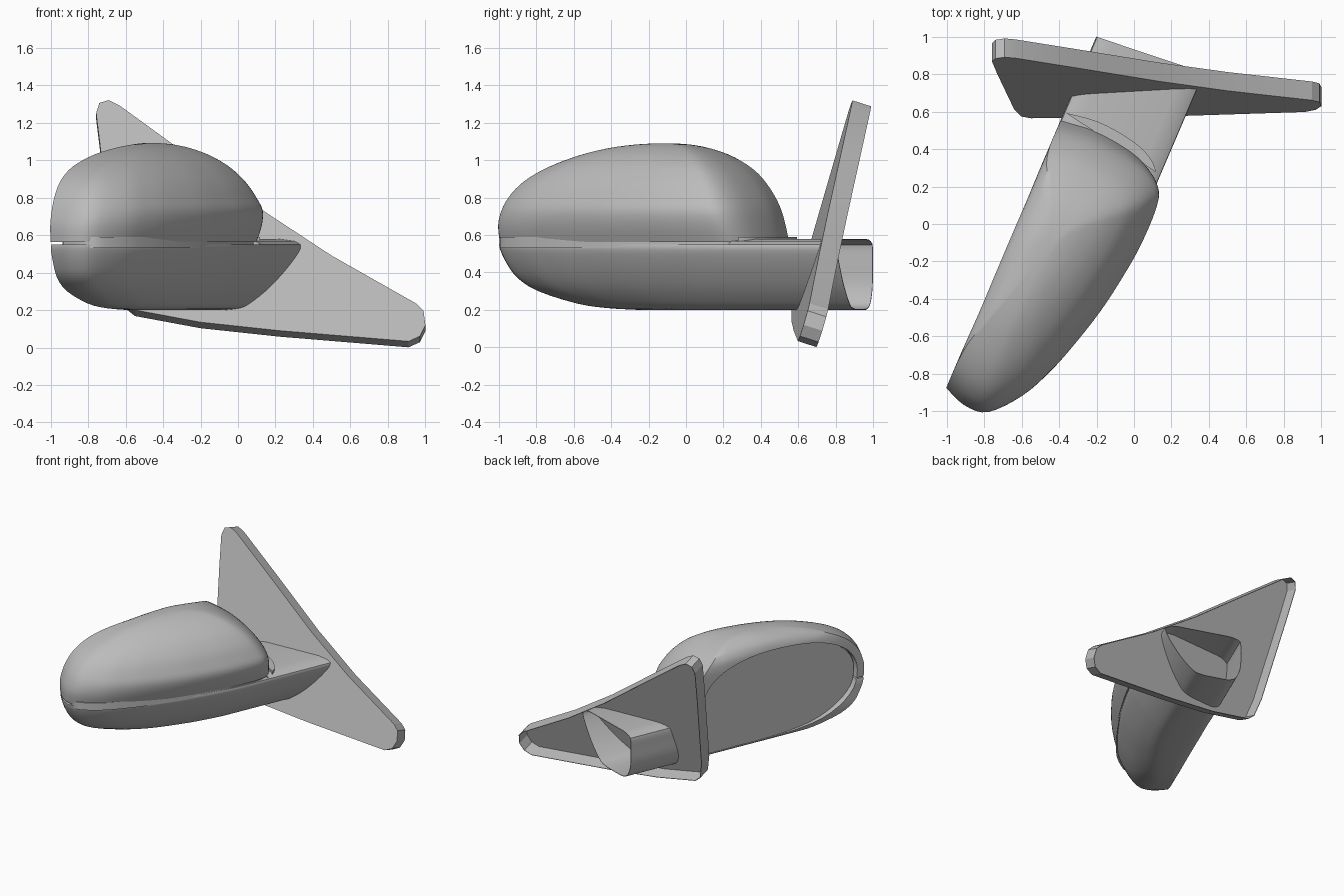
import bpy, bmesh, math
from mathutils import Vector

cube = bpy.data.objects.get("Cube")
if cube:
    bpy.data.objects.remove(cube)

grey = bpy.data.materials.new("plain grey")
grey.use_nodes = True
grey.diffuse_color = (0.5, 0.5, 0.5, 1)
grey.node_tree.nodes["Principled BSDF"].inputs["Base Color"].default_value = (0.5, 0.5, 0.5, 1)


def place(u, n, z):
    """Along the glass, out through the shell, up -> world."""
    return Vector((-1 + 0.393 * u + 0.919 * n, -0.87 + 0.919 * u - 0.393 * n, z))


def spline(points, steps, closed=False):
    """Smooth curve through points of any dimension."""
    out, m = [], len(points)
    for i in range(m if closed else m - 1):
        ids = [(i + k) % m if closed else min(max(i + k, 0), m - 1) for k in (-1, 0, 1, 2)]
        a, b, c, d = (points[k] for k in ids)
        for j in range(steps):
            t = j / steps
            out.append(tuple(
                q + 0.5 * t * (r - p + t * (2 * p - 5 * q + 4 * r - s + t * (3 * (q - r) + s - p)))
                for p, q, r, s in zip(a, b, c, d)))
    if not closed:
        out.append(points[-1])
    return out


def loft(name, rings, cap_start=True, cap_end=True):
    """Skin a list of closed rings of world points."""
    bm = bmesh.new()
    rows = [[bm.verts.new(p) for p in ring] for ring in rings]
    for a, b in zip(rows, rows[1:]):
        for i in range(len(a)):
            j = (i + 1) % len(a)
            bm.faces.new((a[i], a[j], b[j], b[i]))
    if cap_start:
        bm.faces.new(rows[0])
    if cap_end:
        bm.faces.new(rows[-1])
    bmesh.ops.recalc_face_normals(bm, faces=bm.faces)
    mesh = bpy.data.meshes.new(name)
    bm.to_mesh(mesh)
    bm.free()
    obj = bpy.data.objects.new(name, mesh)
    bpy.context.collection.objects.link(obj)
    mesh.materials.append(grey)
    return obj


def finish(obj, angle):
    """Apply the modifiers, then smooth all but the sharp edges."""
    bpy.ops.object.select_all(action='DESELECT')
    obj.select_set(True)
    bpy.context.view_layer.objects.active = obj
    for mod in list(obj.modifiers):
        bpy.ops.object.modifier_apply(modifier=mod.name)
    bpy.ops.object.shade_smooth_by_angle(angle=math.radians(angle))


def solidify(obj, thickness):
    mod = obj.modifiers.new("wall", 'SOLIDIFY')
    mod.thickness = thickness
    mod.offset = -1


# Plan outline of the shell: share of length, share of depth
plan = [(0, 0), (-.03, .2), (-.02, .4), (.075, .6), (.18, .72), (.29, .81), (.45, .91),
        (.6, .97), (.72, 1), (.85, 1), (.92, .96), (.965, .82), (.99, .6), (1, .3), (.985, 0)]
full_plan = spline(plan, 4)
nose_plan = spline(plan[:9], 4)

# Upper shell levels: height, near end, far end, back depth, front depth, back roundness
upper_levels = spline([
    (.562, 0, 1.57, 0, .6, 0), (.65, -.005, 1.55, 0, .64, 0), (.73, .015, 1.525, 0, .655, 0),
    (.8, .05, 1.49, 0, .63, 0), (.87, .11, 1.44, 0, .595, 0), (.93, .195, 1.385, 0, .55, .01),
    (.98, .3, 1.32, .003, .5, .04), (1.03, .445, 1.235, .025, .425, .1),
    (1.065, .6, 1.14, .07, .345, .18), (1.083, .74, 1.05, .11, .28, .28),
    (1.09, .85, .96, .15, .235, .35)], 3)


def upper_ring(z, u0, u1, n0, n1, r):
    ring = [(s, r + (1 - r) * t) for s, t in full_plan]
    ring += [(s, r * (1 - math.sin(math.pi * s))) for s in (.9, .8, .65, .5, .35, .2, .1)]
    return [place(u0 + (u1 - u0) * s, n0 + (n1 - n0) * t, z) for s, t in ring]


upper_shell = loft("upper_shell", [upper_ring(*lv) for lv in upper_levels])

# Lower shell levels: height, near end, back depth, front depth
lower_levels = spline([
    (.2, .76, .12, .28), (.21, .58, .075, .35), (.235, .41, .04, .395), (.3, .2, .01, .462),
    (.37, .09, 0, .517), (.45, .035, 0, .568), (.52, .005, 0, .602), (.55, 0, .005, .602)], 3)
ARM_START, ARM_END = 1.45, 2.034


def lower_ring(z, u0, n0, n1):
    ring = [place(u0 + (1.2 - u0) * s / .72, n0 + (n1 - n0) * t, z) for s, t in nose_plan]
    return ring + [place(ARM_START, n1, z), place(ARM_START, n0, z)]


lower_shell = loft("lower_shell", [lower_ring(*lv) for lv in lower_levels])

# Recessed core that closes the groove between the shells
core = loft("groove_core", [
    [place(.015 + 1.53 * s, .07 + .52 * t, z) for s, t in full_plan] for z in (.53, .59)])

# Thin collar under the outer end of the upper shell, where it folds on the arm
collar = loft("pivot_collar", [
    [place(.05 + 1.57 * s, .01 + .59 * t, z) for s, t in full_plan if s > .915]
    for z in (.565, .59)])

# Hollow arm running back through the mounting plate
section = [(n0, z) for z, u0, n0, n1 in lower_levels]
section += [(.03, .565), (.06, .574), (.1, .578), (.5, .578), (.57, .567)]
section += [(n1, z) for z, u0, n0, n1 in reversed(lower_levels)]
arm = loft("support_arm", [[place(ARM_START, n, z) for n, z in section],
                           [place(ARM_END + .08 * n, n, z) for n, z in section]], True, False)
solidify(arm, .004)

# Opening for the glass, cut through both shells
opening = spline([(1.41, .25), (1.1, .235), (.75, .24), (.44, .275), (.22, .365), (.085, .49),
                  (.055, .63), (.085, .74), (.18, .84), (.36, .92), (.6, .96), (.9, .965),
                  (1.15, .915), (1.32, .82), (1.41, .66), (1.43, .42)], 3, True)
cutter = loft("opening_cutter", [[place(u, n, z) for u, z in opening] for n in (-.1, .06)])
for shell in (upper_shell, lower_shell):
    mod = shell.modifiers.new("opening", 'BOOLEAN')
    mod.object = cutter
    mod.solver = 'EXACT'

# Mirror glass sitting inside the rim
glass = loft("mirror_glass", [
    [place(.74 + (u - .74) * .99, n, .59 + (z - .59) * .985) for u, z in opening]
    for n in (.04, .065)])

# Triangular mounting plate: a leaning front face with side walls, open behind
outline = [(-.757, 1.25), (-.74, 1.305), (-.69, 1.32), (-.63, 1.29), (-.3, 1.05), (.13, .733),
           (.5, .49), (.95, .235), (.99, .195), (1, .12), (.97, .06), (.91, .033), (.22, .09),
           (-.2, .135), (-.55, .2), (-.6, .24), (-.64, .38), (-.73, 1.03)]


def plate_point(x, z, back):
    return Vector((x, .536 + .057 * x + .298 * z + .1 * back, z - .032 * back))


plate = loft("mounting_plate", [[plate_point(x, z, b) for x, z in outline] for b in (0, 1)],
             True, False)
solidify(plate, .004)

for obj in (upper_shell, lower_shell, core, collar, arm, glass):
    finish(obj, 40)
finish(plate, 15)
bpy.data.objects.remove(cutter)
